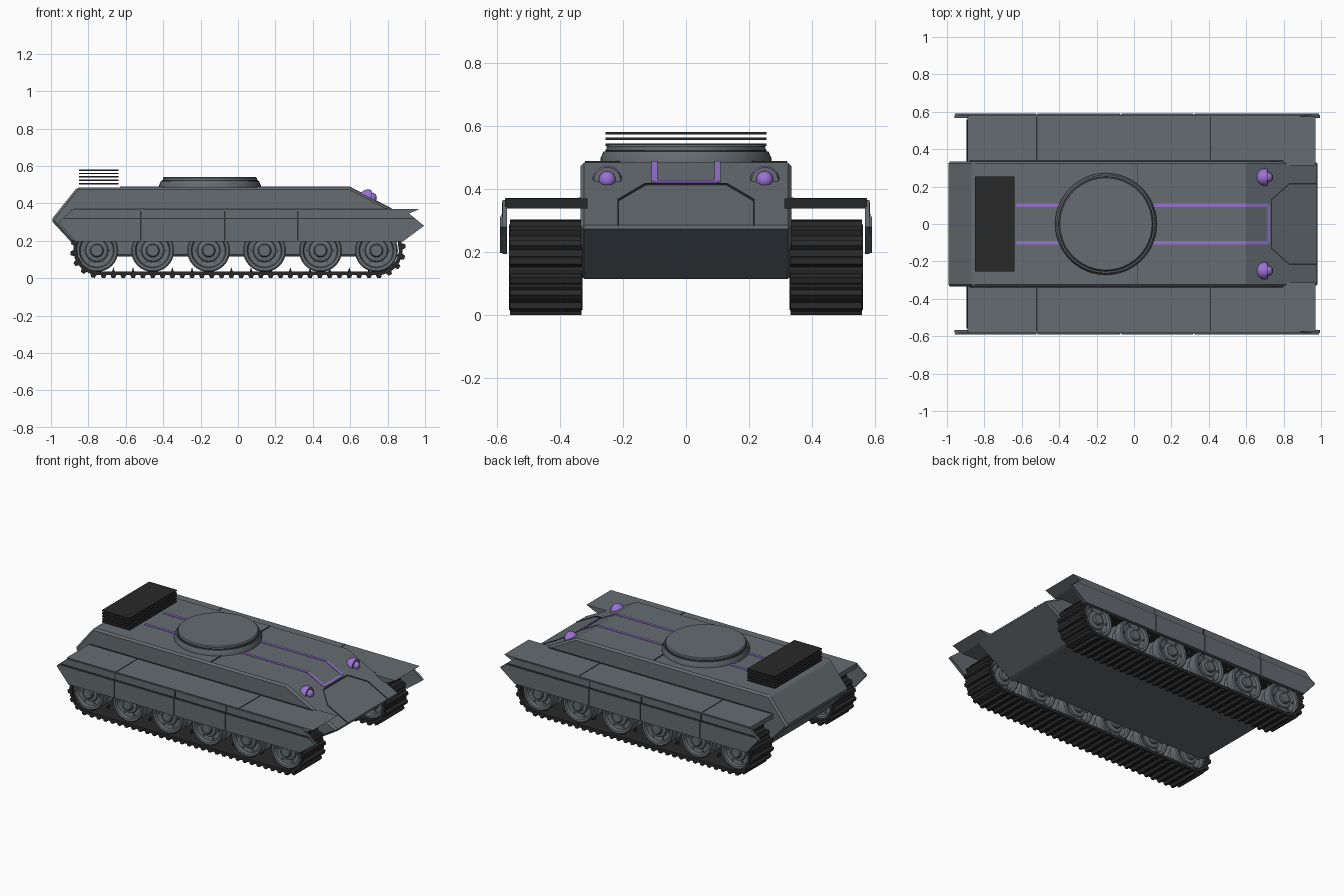
import bpy, bmesh, math
from mathutils import Matrix, Vector

cube = bpy.data.objects.get("Cube")
if cube:
    bpy.data.objects.remove(cube)


def material(name, rgb):
    m = bpy.data.materials.new(name)
    m.use_nodes = True
    m.diffuse_color = (*rgb, 1)
    m.node_tree.nodes["Principled BSDF"].inputs["Base Color"].default_value = (*rgb, 1)
    return m


GREY = material("armour grey", (0.13, 0.15, 0.165))
BLACK = material("track black", (0.022, 0.022, 0.022))
SEAM = material("seam dark grey", (0.03, 0.034, 0.038))
PURPLE = material("glow purple", (0.32, 0.17, 0.65))


def finish(name, bm, mats, smooth=False, bevel=0):
    bmesh.ops.recalc_face_normals(bm, faces=bm.faces)
    mesh = bpy.data.meshes.new(name)
    bm.to_mesh(mesh)
    bm.free()
    for m in mats:
        mesh.materials.append(m)
    ob = bpy.data.objects.new(name, mesh)
    bpy.context.collection.objects.link(ob)
    if bevel:
        mod = ob.modifiers.new("edge bevel", "BEVEL")
        mod.width, mod.segments = bevel, 1
    if smooth:
        bpy.ops.object.select_all(action="DESELECT")
        ob.select_set(True)
        bpy.context.view_layer.objects.active = ob
        bpy.ops.object.shade_smooth_by_angle(angle=math.radians(35))
    return ob


def add_prism(bm, profile, y0, y1):
    """Extrude an x-z outline from y0 to y1."""
    a, b = ([bm.verts.new((x, y, z)) for x, z in profile] for y in (y0, y1))
    bm.faces.new(a)
    bm.faces.new(b)
    for i in range(len(a)):
        bm.faces.new((a[i - 1], a[i], b[i], b[i - 1]))


def prism(name, profile, y0, y1, mat, bevel=0):
    bm = bmesh.new()
    add_prism(bm, profile, y0, y1)
    return finish(name, bm, [mat], bevel=bevel)


def add_lathe(bm, profile, matrix, steps=32):
    """Spin (radius, height) points about the local z axis."""
    rings = [[bm.verts.new(matrix @ Vector((r * math.cos(t), r * math.sin(t), h)))
              for t in (math.tau * i / steps for i in range(steps))] for r, h in profile]
    for lo, hi in zip(rings, rings[1:]):
        for i in range(steps):
            bm.faces.new((lo[i - 1], lo[i], hi[i], hi[i - 1]))
    bm.faces.new(rings[0])
    bm.faces.new(rings[-1])


def roof(x):
    """Height of the hull roof and sloping nose plate."""
    return 0.485 - max(0, x - 0.6) * 0.526


def strip(name, x0, y0, x1, y1, width, mat, height=roof):
    """Thin plate lying on a surface between two plan points."""
    d = Vector((x1 - x0, y1 - y0)).normalized() * width / 2
    corners = [(x0 - d.y, y0 + d.x), (x1 - d.y, y1 + d.x), (x1 + d.y, y1 - d.x), (x0 + d.y, y0 - d.x)]
    bm = bmesh.new()
    lo, hi = ([bm.verts.new((x, y, height(x) + o)) for x, y in corners] for o in (-0.004, 0.004))
    bm.faces.new(lo)
    bm.faces.new(hi)
    for i in range(4):
        bm.faces.new((lo[i - 1], lo[i], hi[i], hi[i - 1]))
    finish(name, bm, [mat])


# Hull with wedge nose and wedge tail
hull = [(-0.82, 0.115), (-1.0, 0.31), (-0.86, 0.485), (0.6, 0.485),
        (0.99, 0.28), (0.72, 0.115)]
prism("hull", hull, -0.335, 0.335, GREY, bevel=0.012)

# Turret ring cover
bm = bmesh.new()
add_lathe(bm, [(0.272, 0.48), (0.272, 0.497), (0.262, 0.519), (0.252, 0.52),
               (0.252, 0.535), (0.246, 0.541)], Matrix.Translation((-0.15, 0, 0)), 48)
finish("turret_ring", bm, [GREY], smooth=True)
bm = bmesh.new()
add_lathe(bm, [(0.256, 0.518), (0.256, 0.524)], Matrix.Translation((-0.15, 0, 0)), 48)
finish("turret_ring_seam", bm, [SEAM])

# Stack of cooling plates on the rear deck
bm = bmesh.new()
for i in range(5):
    z = 0.5 + 0.0185 * i
    add_prism(bm, [(-0.85, z), (-0.85, z + 0.008), (-0.64, z + 0.008), (-0.64, z)], -0.255, 0.255)
finish("cooling_plates", bm, [BLACK])

# Glowing cross strip and nose panel lines
strip("front_glow_strip", 0.72, -0.1, 0.72, 0.1, 0.014, PURPLE)
strip("nose_panel_seam", 0.735, -0.13, 0.735, 0.13, 0.006, SEAM)
strip("roof_seam", 0.02, -0.32, 0.02, 0.32, 0.005, SEAM)


def add_track(bm, y0, y1):
    """Closed belt with raised tread bars around the wheel line."""
    cx, cz, r = 0.745, 0.152, 0.128
    straight, arc = 2 * cx, math.pi * r
    total = 2 * (straight + arc)

    def at(s, off):
        s %= total
        side, s = (1, s) if s < total / 2 else (-1, s - total / 2)
        if s < straight:
            return side * (s - cx), cz - side * (r + off)
        a = (s - straight) / r
        return side * (cx + math.sin(a) * (r + off)), cz - side * math.cos(a) * (r + off)

    n = 72
    loops = [[bm.verts.new((p[0], y, p[1])) for p in (at(total * i / n, off) for i in range(n))]
             for off, y in ((-0.012, y0), (0.008, y0), (0.008, y1), (-0.012, y1))]
    for k in range(4):
        a, b = loops[k - 1], loops[k]
        for i in range(n):
            bm.faces.new((a[i - 1], a[i], b[i], b[i - 1]))
    pitch = total / n
    for i in range(n):
        s = pitch * (i + 0.5)
        outline = [at(s - 0.32 * pitch, 0.004), at(s - 0.16 * pitch, 0.024),
                   at(s + 0.16 * pitch, 0.024), at(s + 0.32 * pitch, 0.004)]
        add_prism(bm, outline, y0 + 0.004, y1 - 0.004)
        if i % 2:
            tooth = [at(s - 0.2 * pitch, 0), at(s, -0.035), at(s + 0.2 * pitch, 0)]
            add_prism(bm, tooth, (y0 + y1) / 2 - 0.012, (y0 + y1) / 2 + 0.012)


# Half of a dished road wheel, mirrored into a full one
half = [(0.03, 0.1), (0.036, 0.092), (0.036, 0.082), (0.058, 0.078), (0.062, 0.07), (0.088, 0.074),
        (0.094, 0.09), (0.108, 0.092), (0.115, 0.086), (0.115, 0.03), (0.09, 0.02)]
wheel = half + [(r, -h) for r, h in reversed(half)]
skirt = [(-0.885, 0.365), (-0.96, 0.3), (-0.87, 0.195), (0.88, 0.195), (0.995, 0.28), (0.89, 0.365)]
cuts = [-0.52, -0.07, 0.32]

for side, s in (("left", 1), ("right", -1)):
    # The left flank is +y along the travel axis, the right flank -y
    bm = bmesh.new()
    add_track(bm, *sorted((s * 0.328, s * 0.562)))
    finish(side + "_track", bm, [BLACK])

    bm = bmesh.new()
    hubs = bmesh.new()
    for i in range(6):
        place = Matrix.Translation((-0.755 + 0.299 * i, s * 0.448, 0.148)) @ Matrix.Rotation(math.pi / 2, 4, "X")
        add_lathe(bm, wheel, place)
        # Bolts around each hub
        for k in range(6):
            a = math.tau * k / 6
            bolt = place @ Matrix.Translation((0.075 * math.cos(a), 0.075 * math.sin(a), 0))
            add_lathe(hubs, [(0.007, -0.08), (0.007, 0.08)], bolt, 6)
    finish(side + "_road_wheels", bm, [GREY], smooth=True)
    finish(side + "_wheel_bolts", hubs, [GREY])

    # Fender with undercut front lip
    prism(side + "_fender", [(-0.89, 0.338), (-0.89, 0.37), (0.97, 0.37), (0.9, 0.338)],
          s * 0.312, s * 0.575, GREY)
    for x in (-0.52, 0.41):
        strip(side + "_fender_seam", x, s * 0.336, x, s * 0.572, 0.006, SEAM, lambda x: 0.368)
    strip(side + "_fender_joint", -0.88, s * 0.338, 0.8, s * 0.338, 0.006, SEAM, lambda x: 0.369)

    # Side skirt: backing plate plus separate outer panels
    prism(side + "_skirt", skirt, s * 0.568, s * 0.582, GREY)
    edges = [None] + cuts + [None]
    for k in range(4):
        a, b = edges[k], edges[k + 1]
        rear = [(-0.94, 0.314), (-0.956, 0.3), (-0.868, 0.198)] if a is None else [(a + 0.004, 0.314), (a + 0.004, 0.198)]
        front = [(0.88, 0.198), (0.99, 0.28), (0.948, 0.314)] if b is None else [(b - 0.004, 0.198), (b - 0.004, 0.314)]
        prism(side + "_skirt_panel", rear + front, s * 0.58, s * 0.59, GREY)
    prism(side + "_skirt_seam", [(-0.93, 0.315), (-0.93, 0.321), (0.94, 0.321), (0.94, 0.315)],
          s * 0.58, s * 0.585, SEAM)
    for x in cuts:
        prism(side + "_skirt_gap", [(x - 0.004, 0.2), (x - 0.004, 0.36), (x + 0.004, 0.36), (x + 0.004, 0.2)],
              s * 0.58, s * 0.584, SEAM)

    # Glowing deck strips
    strip(side + "_deck_glow_strip", -0.63, s * 0.1, 0.6, s * 0.1, 0.018, PURPLE)
    strip(side + "_nose_glow_strip", 0.6, s * 0.1, 0.72, s * 0.1, 0.018, PURPLE)
    strip(side + "_nose_diagonal_seam", 0.735, s * 0.13, 0.83, s * 0.215, 0.006, SEAM)
    strip(side + "_nose_long_seam", 0.83, s * 0.215, 0.98, s * 0.215, 0.006, SEAM)

    # Headlight hood cut flat at the front, with a dark face and round lens
    bm = bmesh.new()
    bmesh.ops.create_uvsphere(bm, u_segments=24, v_segments=14, radius=0.047)
    cut = bmesh.ops.bisect_plane(bm, geom=bm.verts[:] + bm.edges[:] + bm.faces[:],
                                 plane_co=(0.02, 0, 0), plane_no=(1, 0, 0), clear_outer=True)
    rim = [e for e in cut["geom_cut"] if isinstance(e, bmesh.types.BMEdge)]
    for f in bmesh.ops.edgeloop_fill(bm, edges=rim)["faces"]:
        f.material_index = 1
    bmesh.ops.translate(bm, verts=bm.verts, vec=(0.695, s * 0.25, 0.427))
    finish(side + "_headlight_hood", bm, [PURPLE, GREY], smooth=True)
    bm = bmesh.new()
    bmesh.ops.create_uvsphere(bm, u_segments=20, v_segments=12, radius=0.027)
    bmesh.ops.translate(bm, verts=bm.verts, vec=(0.715, s * 0.25, 0.43))
    finish(side + "_headlight_lens", bm, [PURPLE], smooth=True)
